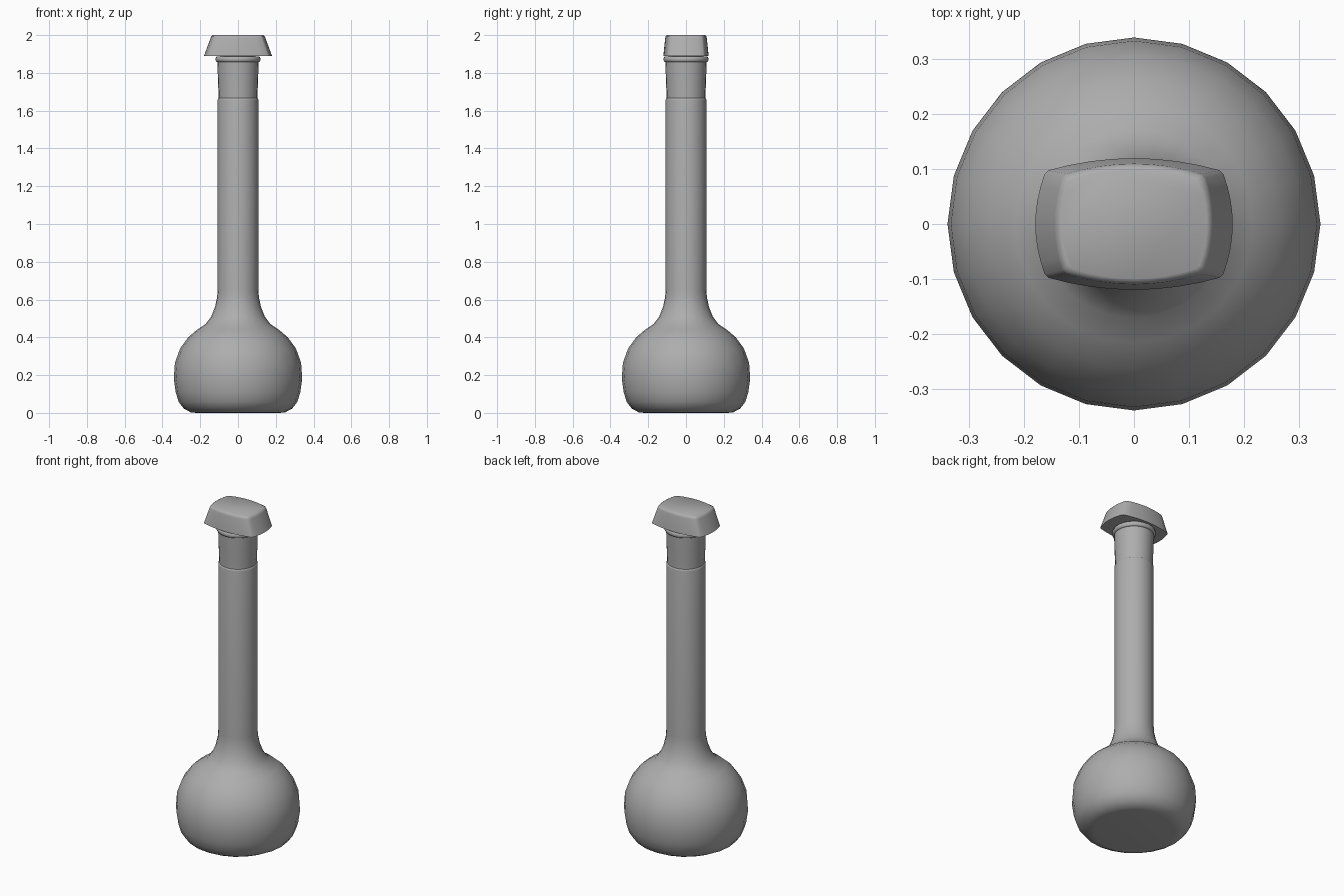
import bpy, bmesh
from math import cos, sin, pi, radians

if "Cube" in bpy.data.objects:
    bpy.data.objects.remove(bpy.data.objects["Cube"])

SIDES = 24
grey = bpy.data.materials.new("mid_grey")
grey.diffuse_color = (0.42, 0.42, 0.42, 1)
grey.use_nodes = True
grey.node_tree.nodes["Principled BSDF"].inputs["Base Color"].default_value = grey.diffuse_color

def finish(name, bm, angle):
    bmesh.ops.recalc_face_normals(bm, faces=bm.faces[:])
    me = bpy.data.meshes.new(name)
    bm.to_mesh(me)
    bm.free()
    me.materials.append(grey)
    ob = bpy.data.objects.new(name, me)
    bpy.context.collection.objects.link(ob)
    bpy.ops.object.select_all(action='DESELECT')
    ob.select_set(True)
    bpy.context.view_layer.objects.active = ob
    bpy.ops.object.shade_smooth_by_angle(angle=radians(angle))
    return ob

def loft(name, rings, angle=40):
    """Bridge equal-length closed rings and cap both ends."""
    bm = bmesh.new()
    loops = [[bm.verts.new(p) for p in r] for r in rings]
    n = len(loops[0])
    for a, b in zip(loops, loops[1:]):
        for i in range(n):
            j = (i + 1) % n
            bm.faces.new((a[i], a[j], b[j], b[i]))
    bm.faces.new(loops[0][::-1])
    bm.faces.new(loops[-1])
    return finish(name, bm, angle)

def lathe(name, profile, angle=40):
    return loft(name, [[(r * cos(2 * pi * i / SIDES), r * sin(2 * pi * i / SIDES), z)
                        for i in range(SIDES)] for r, z in profile], angle)

# Bulb and long neck
lathe("flask_body", [
    (0.22, 0), (0.25, 0.003), (0.287, 0.023), (0.314, 0.058), (0.330, 0.11),
    (0.340, 0.18), (0.334, 0.265), (0.307, 0.34), (0.264, 0.40),
    (0.217, 0.44), (0.172, 0.47), (0.142, 0.51), (0.122, 0.56),
    (0.111, 0.61), (0.108, 0.65), (0.108, 1.655), (0.106, 1.664), (0.100, 1.668)], 50)

# Slightly flared socket above the neck
lathe("neck_socket", [(0.103, 1.65), (0.103, 1.69), (0.106, 1.75), (0.109, 1.862)])

# Rounded lip
lathe("neck_lip", [(0.107, 1.857), (0.115, 1.859), (0.119, 1.867), (0.119, 1.876),
                   (0.115, 1.885), (0.105, 1.888)], 60)

# Plug joining the stopper to the neck
lathe("stopper_plug", [(0.09, 1.87), (0.095, 1.90)])

# Stopper head: tapered block with bulging sides
def outline(hx, hy, z, cx, cy, c=0.007, steps=8):
    """Half sizes hx, hy at mid-side, cx, cy at the corners."""
    ts = [-1 + 2 * i / steps for i in range(steps + 1)]
    ax, ay = cx - c, cy - c
    pts = [(cx + (hx - cx) * (1 - t * t), ay * t, z) for t in ts]
    pts += [(-ax * t, cy + (hy - cy) * (1 - t * t), z) for t in ts]
    return pts + [(-x, -y, z) for x, y, z in pts]

loft("stopper_head", [
    outline(0.180, 0.120, 1.890, 0.163, 0.098),
    outline(0.145, 0.110, 1.985, 0.131, 0.091),
    outline(0.141, 0.107, 1.995, 0.128, 0.088),
    outline(0.133, 0.100, 2.0, 0.120, 0.081)], 55)
